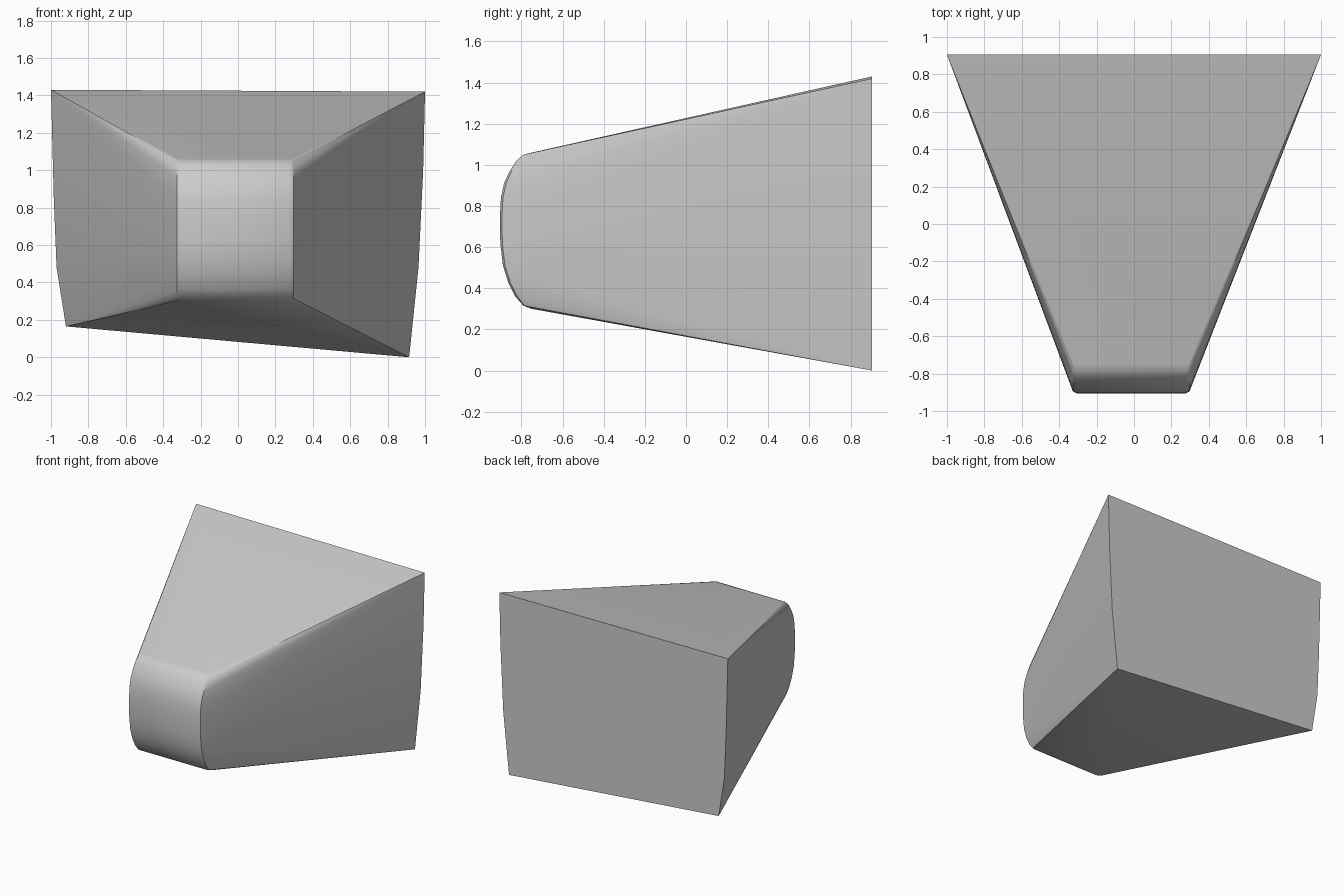
import bpy, bmesh
from math import radians

cube = bpy.data.objects.get("Cube")
if cube:
    bpy.data.objects.remove(cube)

grey = bpy.data.materials.new("plain grey")
grey.use_nodes = True
colour = (0.6, 0.6, 0.6, 1)
grey.diffuse_color = colour
grey.node_tree.nodes["Principled BSDF"].inputs["Base Color"].default_value = colour

# Rounded nose profile from top to bottom: y, z
nose = [(-0.75, 1.06), (-0.79, 1.05), (-0.825, 1.02), (-0.86, 0.965),
        (-0.885, 0.91), (-0.9, 0.84), (-0.905, 0.75), (-0.903, 0.62),
        (-0.89, 0.51), (-0.865, 0.43), (-0.83, 0.36), (-0.79, 0.315), (-0.75, 0.3)]

# Back outline of each side wall: x, z
back_right = [(-1, 1.43), (-0.985, 0.85), (-0.97, 0.48), (-0.92, 0.165)]
back_left = [(1, 1.42), (0.99, 1.0), (0.965, 0.48), (0.915, 0.0)]

bm = bmesh.new()
for x, z in back_right + back_left:
    bm.verts.new((x, 0.905, z))

# Nose rows, with a small rounding where they meet the side walls
for i, (y, z) in enumerate(nose):
    bulge = 1 - abs(2 * i / (len(nose) - 1) - 1)
    soft = min(1, 3 * bulge)
    for edge, side in ((-0.322, -1), (0.292, 1)):
        bm.verts.new((edge + side * 0.012 * soft, y + 0.03 * soft, z))
        bm.verts.new((edge + side * 0.005 * soft, y + 0.01 * soft, z))
        bm.verts.new((edge - side * 0.015 * soft, y, z))

# Skin the tapered block
hull = bmesh.ops.convex_hull(bm, input=bm.verts)
loose = [v for v in bm.verts if not v.link_faces]
bmesh.ops.delete(bm, geom=loose, context='VERTS')
bmesh.ops.dissolve_limit(bm, angle_limit=radians(0.5), verts=bm.verts, edges=bm.edges)
bmesh.ops.recalc_face_normals(bm, faces=bm.faces)

mesh = bpy.data.meshes.new("tapered_block")
bm.to_mesh(mesh)
bm.free()
mesh.materials.append(grey)
block = bpy.data.objects.new("tapered_block", mesh)
bpy.context.collection.objects.link(block)

# Smooth rounded nose, crisp corners
bpy.ops.object.select_all(action='DESELECT')
block.select_set(True)
bpy.context.view_layer.objects.active = block
bpy.ops.object.shade_smooth_by_angle(angle=radians(32))
